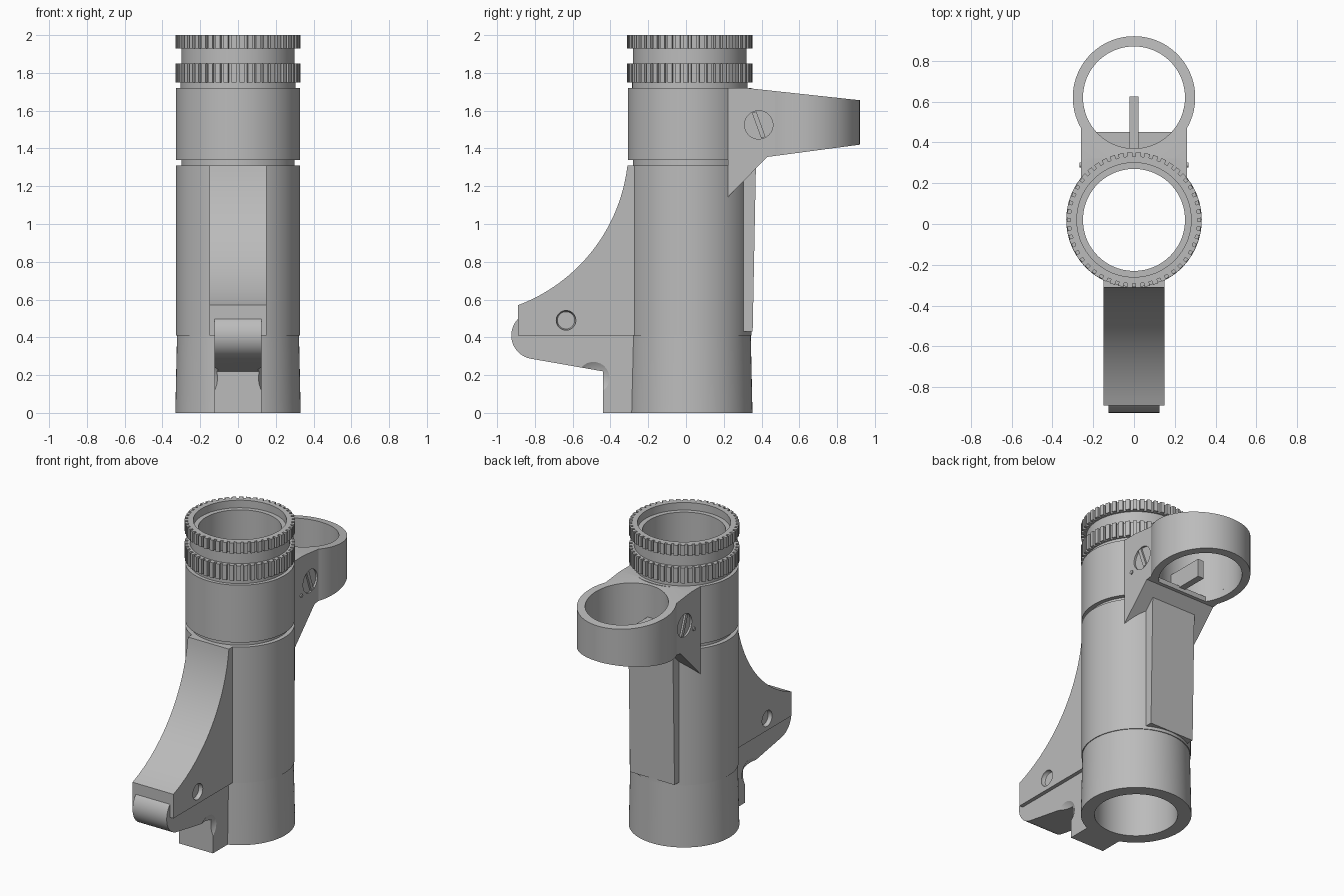
import bpy, bmesh, math
from mathutils import Matrix, Vector

cube = bpy.data.objects.get("Cube")
if cube:
    bpy.data.objects.remove(cube)

grey = bpy.data.materials.new("plain grey")
grey.use_nodes = True
grey.diffuse_color = (0.5, 0.5, 0.5, 1)
grey.node_tree.nodes["Principled BSDF"].inputs["Base Color"].default_value = grey.diffuse_color

AXIS_Y = 0.02      # tube axis
RING_Y = 0.62      # rear ring axis
SEG = 96


def finish(name, bm):
    bmesh.ops.recalc_face_normals(bm, faces=bm.faces)
    mesh = bpy.data.meshes.new(name)
    bm.to_mesh(mesh)
    bm.free()
    ob = bpy.data.objects.new(name, mesh)
    bpy.context.collection.objects.link(ob)
    mesh.materials.append(grey)
    return ob


def extrude(name, points, offset):
    """Extrude a closed outline of 3D points along an offset."""
    bm = bmesh.new()
    face = bm.faces.new([bm.verts.new(p) for p in points])
    geo = bmesh.ops.extrude_face_region(bm, geom=[face])["geom"]
    bmesh.ops.translate(bm, vec=offset, verts=[g for g in geo if isinstance(g, bmesh.types.BMVert)])
    return finish(name, bm)


def side_prism(name, profile, half):
    return extrude(name, [(-half, y, z) for y, z in profile], (2 * half, 0, 0))


def plan_prism(name, plan, z0, z1):
    return extrude(name, [(x, y, z0) for x, y in plan], (0, 0, z1 - z0))


def arc(cx, cy, r, start, end, n):
    angles = [start + (end - start) * i / n for i in range(n + 1)]
    return [(cx + r * math.cos(a), cy + r * math.sin(a)) for a in angles]


def circle(cx, cy, r):
    return arc(cx, cy, r, 0, math.tau, SEG)[:-1]


def lathe(name, profile):
    """Revolve a closed radius/height outline around the tube axis."""
    bm = bmesh.new()
    rings = [[bm.verts.new((r * math.cos(math.tau * i / SEG),
                            AXIS_Y + r * math.sin(math.tau * i / SEG), z))
              for i in range(SEG)] for r, z in profile]
    for a, b in zip(rings, rings[1:] + rings[:1]):
        for i in range(SEG):
            j = (i + 1) % SEG
            bm.faces.new((a[i], a[j], b[j], b[i]))
    return finish(name, bm)


def ball(name, center, r):
    bm = bmesh.new()
    bmesh.ops.create_uvsphere(bm, u_segments=48, v_segments=32, radius=r,
                              matrix=Matrix.Translation(center))
    return finish(name, bm)


def disc(name, x, y, z, r, depth):
    bm = bmesh.new()
    bmesh.ops.create_cone(bm, cap_ends=True, segments=48, radius1=r, radius2=r, depth=depth,
                          matrix=Matrix.Translation((x, y, z)) @ Matrix.Rotation(math.pi / 2, 4, "Y"))
    return finish(name, bm)


def combine(ob, cutter, operation="DIFFERENCE"):
    mod = ob.modifiers.new("cut", "BOOLEAN")
    mod.operation, mod.solver, mod.object = operation, "EXACT", cutter
    bpy.context.view_layer.objects.active = ob
    bpy.ops.object.modifier_apply(modifier=mod.name)
    bpy.data.objects.remove(cutter)


# Main tube with grooves, tapered foot and stepped mouth
lathe("main_tube", [
    (0.25, 0), (0.332, 0), (0.323, 0.41), (0.328, 0.41), (0.328, 1.31), (0.3, 1.31),
    (0.3, 1.34), (0.328, 1.34), (0.328, 1.72), (0.305, 1.72), (0.305, 1.75), (0.312, 1.75),
    (0.312, 1.85), (0.3, 1.85), (0.3, 1.93), (0.312, 1.93), (0.312, 2), (0.28, 2),
    (0.28, 1.95), (0.25, 1.95)])

# Knurled bands
for name, z0, z1 in (("lower_knurl", 1.75, 1.85), ("upper_knurl", 1.93, 2)):
    bm = bmesh.new()
    teeth = 48
    for i in range(teeth):
        m = (Matrix.Translation((0, AXIS_Y, (z0 + z1) / 2))
             @ Matrix.Rotation(math.tau * (i + 0.5) / teeth, 4, "Z")
             @ Matrix.Translation((0.318, 0, 0)) @ Matrix.Diagonal((0.027, 0.026, z1 - z0, 1)))
        bmesh.ops.create_cube(bm, size=1, matrix=m)
    finish(name, bm)

# Front fin with a concave swept edge and side dimples
top, low, radius = Vector((-0.31, 1.31)), Vector((-0.89, 0.57)), 0.9
chord = low - top
normal = Vector((chord.y, -chord.x)).normalized()
hub = (top + low) / 2 + normal * math.sqrt(radius ** 2 - (chord.length / 2) ** 2)
a0 = math.atan2(top.y - hub.y, top.x - hub.x)
a1 = math.atan2(low.y - hub.y, low.x - hub.x)
sweep = arc(hub.x, hub.y, radius, a0, a1, 32)
fin = side_prism("front_fin", [(-0.26, 0.41), (-0.26, 1.31)] + sweep + [(-0.89, 0.41)], 0.15)
for s in (-1, 1):
    combine(fin, ball("dimple_cutter", (s * 0.15, -0.635, 0.49), 0.052))

# Lever below the fin with a round nose and side scoops
nose = arc(-0.8, 0.41, 0.125, math.radians(90), math.radians(260), 32)
lever = side_prism("front_lever", [(-0.26, 0), (-0.26, 0.535)] + nose
                   + [(-0.44, 0.22), (-0.44, 0)], 0.125)
for s in (-1, 1):
    combine(lever, ball("scoop_cutter", (s * 0.257, -0.49, 0.185), 0.157))

# Flat plate along the back
side_prism("back_plate", [(0.3, 0.43), (0.353, 0.43), (0.37, 1.3), (0.3, 1.3)], 0.163)

# Rear bracket: plan outline limited by the side profile
join = math.acos(0.26 / 0.3)
plan = [(-0.26, 0.222), (0.26, 0.222)] + arc(0, RING_Y, 0.3, -join, math.pi + join, 80)
bracket = plan_prism("rear_ring_bracket", plan, 1, 1.9)
combine(bracket, side_prism("profile_cutter", [
    (0.2, 1.12), (0.43, 1.355), (0.95, 1.424), (0.95, 1.652), (0.32, 1.72), (0.2, 1.72)], 0.4),
    "INTERSECT")
combine(bracket, plan_prism("tube_cutter", circle(0, AXIS_Y, 0.31), 0.9, 2))
# The bore stops on a straight-edged ledge near the tube
combine(bracket, plan_prism("bore_cutter", circle(0, RING_Y, 0.25), 1.39, 2))
dip = math.asin((RING_Y - 0.45) / 0.25)
combine(bracket, plan_prism("ledge_cutter", arc(0, RING_Y, 0.25, -dip, math.pi + dip, 72), 0.9, 1.42))

# Blade inside the ring
side_prism("ring_blade", [(0.36, 1.38), (0.625, 1.38), (0.625, 1.5), (0.36, 1.5)], 0.022)

# Slotted screws and small pins on both bracket sides
for s, label in ((1, "left"), (-1, "right")):
    combine(bracket, disc("screw_cutter", s * 0.26, 0.385, 1.525, 0.075, 0.024))
    bm = bmesh.new()
    bmesh.ops.create_cube(bm, size=1, matrix=Matrix.Translation((s * 0.25, 0.385, 1.525))
                          @ Matrix.Rotation(math.radians(20), 4, "X")
                          @ Matrix.Diagonal((0.02, 0.024, 0.142, 1)))
    finish(label + "_screw_bar", bm)
    disc(label + "_pin", s * 0.257, 0.29, 1.465, 0.012, 0.02)

# Smooth curved surfaces, keep hard edges
bpy.ops.object.select_all(action="DESELECT")
for ob in bpy.context.scene.objects:
    if ob.type == "MESH":
        ob.select_set(True)
        bpy.context.view_layer.objects.active = ob
bpy.ops.object.shade_smooth_by_angle(angle=math.radians(25))
